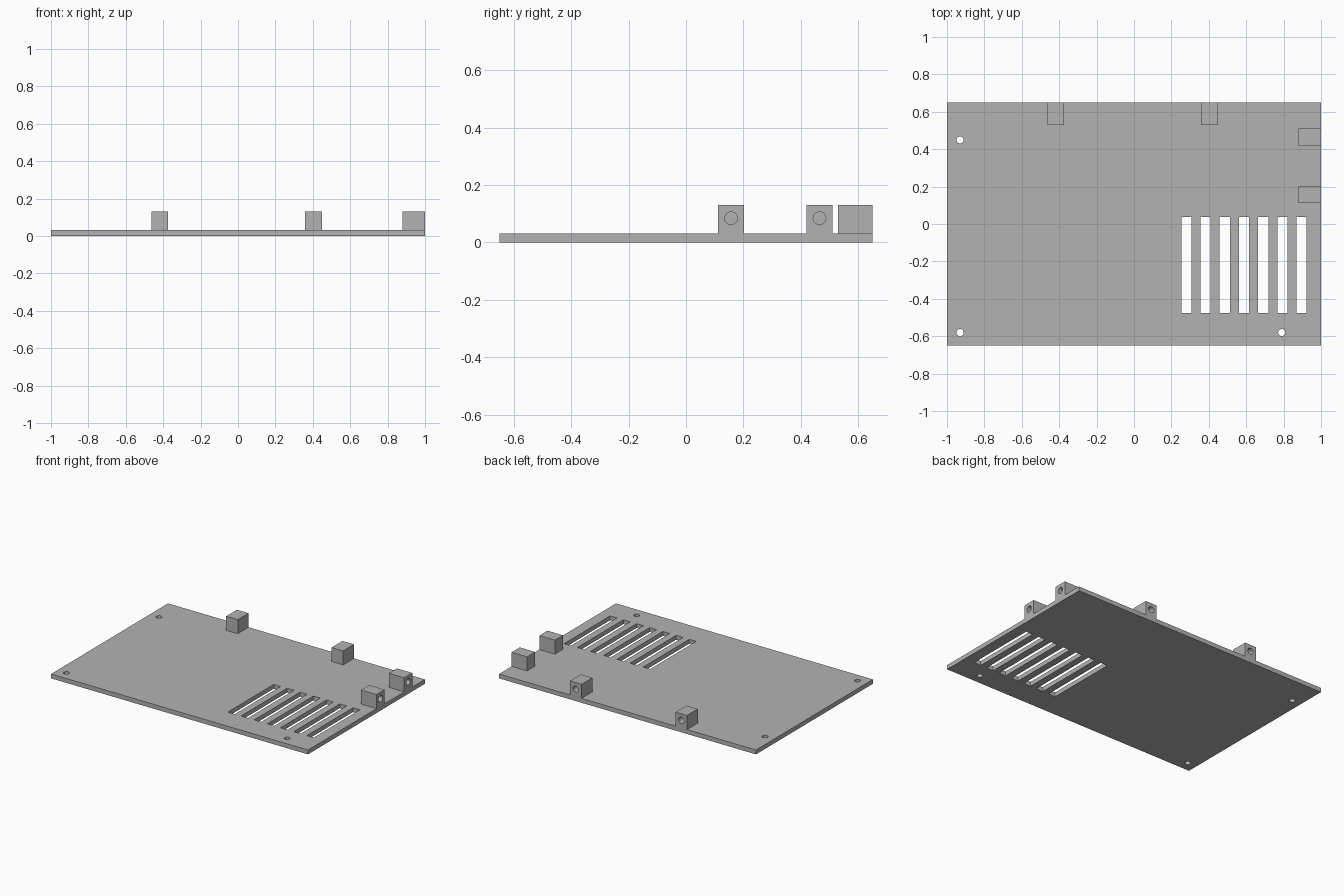
import bpy
import bmesh
import math
from mathutils import Matrix, Vector

cube = bpy.data.objects.get("Cube")
if cube:
    bpy.data.objects.remove(cube, do_unlink=True)

grey = bpy.data.materials.new("plain grey")
grey.use_nodes = True
colour = (0.45, 0.45, 0.45, 1)
grey.diffuse_color = colour
grey.node_tree.nodes["Principled BSDF"].inputs["Base Color"].default_value = colour

THICK = 0.031
TOP = 0.13
HOLE_Z = 0.084


def add_box(bm, low, high):
    low, high = Vector(low), Vector(high)
    matrix = Matrix.Translation((low + high) / 2) @ Matrix.Diagonal((*(high - low), 1))
    bmesh.ops.create_cube(bm, size=1, matrix=matrix)


def add_cylinder(bm, centre, radius, depth, turn=Matrix()):
    bmesh.ops.create_cone(bm, cap_ends=True, segments=32, radius1=radius, radius2=radius,
                          depth=depth, matrix=Matrix.Translation(centre) @ turn)


def make_object(name, bm):
    mesh = bpy.data.meshes.new(name)
    bm.to_mesh(mesh)
    bm.free()
    mesh.materials.append(grey)
    obj = bpy.data.objects.new(name, mesh)
    bpy.context.collection.objects.link(obj)
    return obj


def cut(obj, cutter):
    """Subtract the cutter, bake the result and smooth the round walls."""
    mod = obj.modifiers.new("cut", "BOOLEAN")
    mod.operation = "DIFFERENCE"
    mod.solver = "EXACT"
    mod.object = cutter
    bpy.ops.object.select_all(action="DESELECT")
    obj.select_set(True)
    bpy.context.view_layer.objects.active = obj
    bpy.ops.object.modifier_apply(modifier=mod.name)
    bpy.data.objects.remove(cutter, do_unlink=True)
    bpy.ops.object.shade_smooth_by_angle(angle=math.radians(30))


# Base plate with vent slots and screw holes
bm = bmesh.new()
add_box(bm, (-1, -0.65, 0), (1, 0.65, THICK))
plate = make_object("base_plate", bm)

bm = bmesh.new()
for i in range(7):
    x = 0.28 + i * 0.1027
    add_box(bm, (x - 0.027, -0.475, -0.1), (x + 0.027, 0.037, 0.1))
for x, y in [(-0.93, 0.45), (-0.93, -0.58), (0.79, -0.58)]:
    add_cylinder(bm, (x, y, 0), 0.019, 0.2)
cut(plate, make_object("plate_cutter", bm))


# Mounting lugs, each with a blind screw hole in its outer face
def mounting_lug(name, edge, along):
    half, length, hole_depth = 0.045, 0.12, 0.09
    body, hole = bmesh.new(), bmesh.new()
    if edge == "back":
        add_box(body, (along - half, 0.65 - length, THICK), (along + half, 0.65, TOP))
        centre, turn = (along, 0.65, HOLE_Z), Matrix.Rotation(math.pi / 2, 4, "X")
    else:
        add_box(body, (1 - length, along - half, THICK), (1, along + half, TOP))
        centre, turn = (1, along, HOLE_Z), Matrix.Rotation(math.pi / 2, 4, "Y")
    add_cylinder(hole, centre, 0.022, 2 * hole_depth, turn)
    cut(make_object(name, body), make_object("hole_cutter", hole))


mounting_lug("back_lug_right", "back", -0.418)
mounting_lug("back_lug_left", "back", 0.403)
mounting_lug("side_lug_front", "side", 0.157)
mounting_lug("side_lug_back", "side", 0.465)
